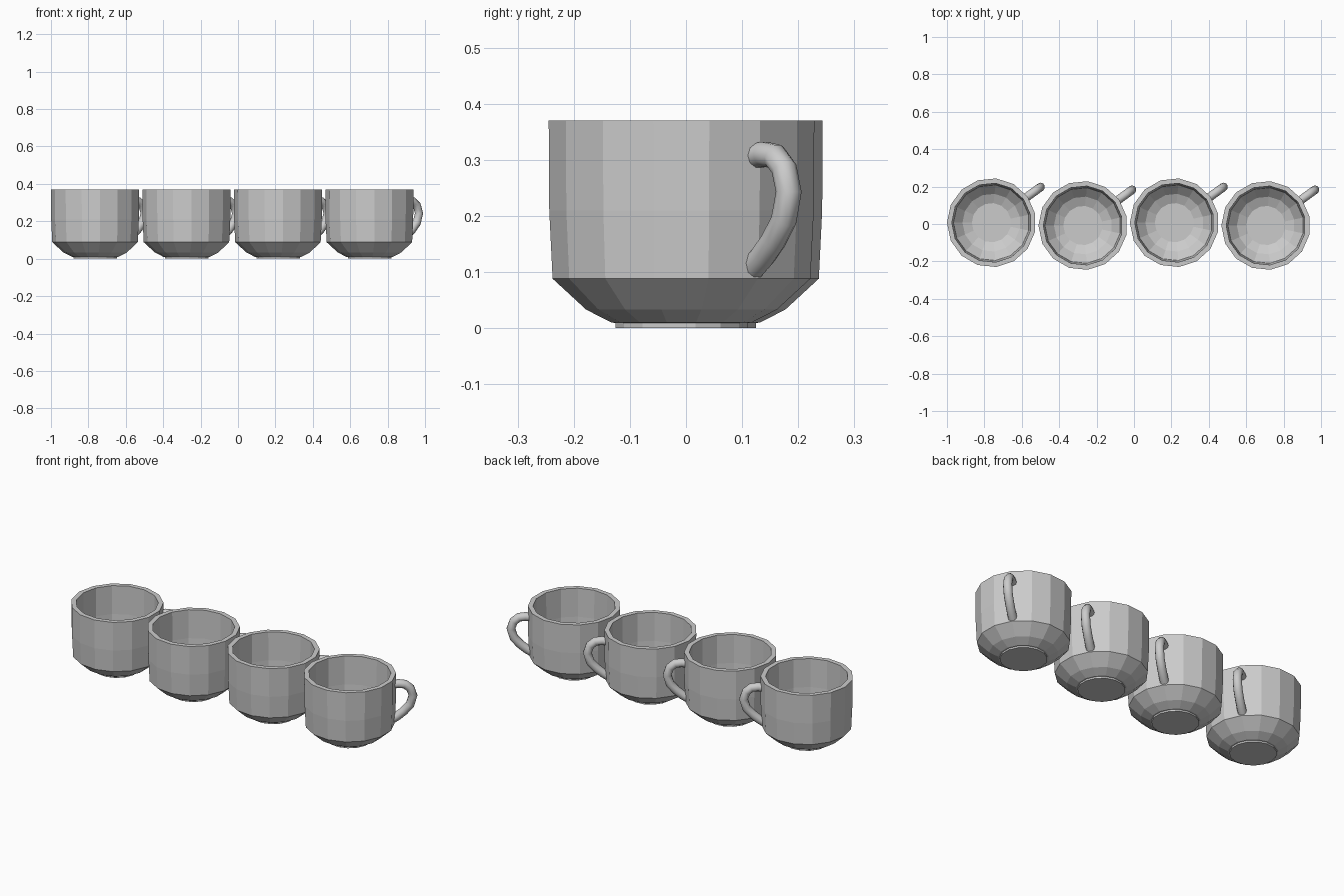
import bpy, bmesh
from math import sin, cos, pi, radians
from mathutils import Vector

if "Cube" in bpy.data.objects:
    bpy.data.objects.remove(bpy.data.objects["Cube"])

SIDES = 15
HANDLE_ANGLE = radians(36)

# Closed lathe profile (radius, z): outside from foot up, over the rim, down inside
PROFILE = [(0.118, 0.0), (0.118, 0.009), (0.126, 0.010), (0.171, 0.033),
           (0.231, 0.088), (0.237, 0.21), (0.238, 0.37), (0.212, 0.37),
           (0.210, 0.21), (0.203, 0.105), (0.155, 0.055), (0.105, 0.032)]

# Handle centre line (distance from cup axis, z)
HANDLE = [(0.215, 0.305), (0.25, 0.310), (0.284, 0.306), (0.311, 0.284),
          (0.325, 0.243), (0.310, 0.192), (0.278, 0.155), (0.245, 0.127),
          (0.213, 0.106)]


def finish(bm, name):
    bmesh.ops.recalc_face_normals(bm, faces=bm.faces)
    mesh = bpy.data.meshes.new(name)
    bm.to_mesh(mesh)
    bm.free()
    return mesh


def bridge(bm, rings, smooth=False):
    for a, b in zip(rings, rings[1:]):
        n = len(a)
        for i in range(n):
            f = bm.faces.new((a[i], a[(i + 1) % n], b[(i + 1) % n], b[i]))
            f.smooth = smooth
    bm.faces.new(rings[0][::-1])
    bm.faces.new(rings[-1])


def cup_mesh():
    bm = bmesh.new()
    angles = [pi + i * 2 * pi / SIDES for i in range(SIDES)]
    rings = [[bm.verts.new((r * cos(a), r * sin(a), z)) for a in angles]
             for r, z in PROFILE]
    bridge(bm, rings)
    return finish(bm, "cup_body")


def handle_mesh(radius=0.023, sides=10):
    bm = bmesh.new()
    out = Vector((cos(HANDLE_ANGLE), sin(HANDLE_ANGLE), 0))
    side = Vector((-out.y, out.x, 0))
    pts = [out * r + Vector((0, 0, z)) for r, z in HANDLE]
    rings = []
    for i, p in enumerate(pts):
        t = (pts[min(i + 1, len(pts) - 1)] - pts[max(i - 1, 0)]).normalized()
        up = side.cross(t)
        rings.append([bm.verts.new(p + radius * (side * cos(a) + up * sin(a)))
                      for a in (k * 2 * pi / sides for k in range(sides))])
    bridge(bm, rings, smooth=True)
    return finish(bm, "cup_handle")


# Row of four cups, alternately nudged back and forward
body, handle = cup_mesh(), handle_mesh()
for i in range(4):
    place = (-0.762 + i * 0.489, 0.007 if i % 2 == 0 else -0.008, 0)
    for name, mesh in (("cup_body", body), ("cup_handle", handle)):
        ob = bpy.data.objects.new(f"{name}_{i + 1}", mesh)
        ob.location = place
        bpy.context.collection.objects.link(ob)
